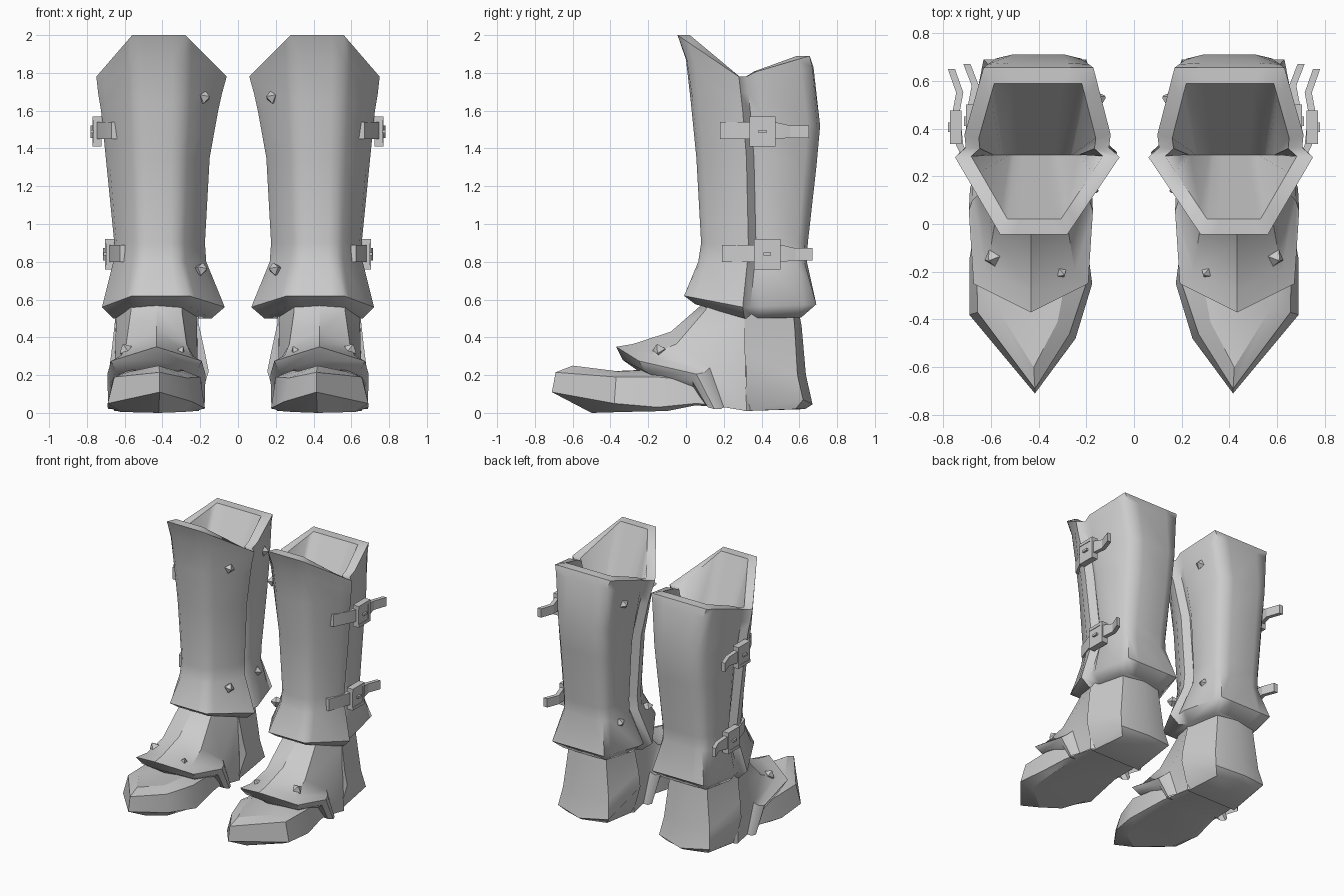
import bpy, bmesh, math
from mathutils import Vector

if "Cube" in bpy.data.objects:
    bpy.data.objects.remove(bpy.data.objects["Cube"])

grey = bpy.data.materials.new("plain_grey")
grey.diffuse_color = (0.6, 0.6, 0.6, 1)
grey.use_nodes = True
grey.node_tree.nodes["Principled BSDF"].inputs["Base Color"].default_value = grey.diffuse_color


def finish(bm, name, angle=35):
    """Turn a bmesh into a mirrored pair with smooth shading and sharp edges."""
    bmesh.ops.remove_doubles(bm, verts=bm.verts, dist=0.0005)
    bmesh.ops.recalc_face_normals(bm, faces=bm.faces)
    me = bpy.data.meshes.new(name)
    bm.to_mesh(me)
    bm.free()
    ob = bpy.data.objects.new(name, me)
    bpy.context.collection.objects.link(ob)
    me.materials.append(grey)
    ob.modifiers.new("pair", 'MIRROR').use_mirror_merge = False
    bpy.ops.object.select_all(action='DESELECT')
    bpy.context.view_layer.objects.active = ob
    ob.select_set(True)
    bpy.ops.object.shade_smooth_by_angle(angle=math.radians(angle))
    return ob


def loft(rings, closed=True, cap_start=False, cap_end=False):
    bm = bmesh.new()
    vr = [[bm.verts.new(p) for p in r] for r in rings]
    n = len(rings[0])
    for a, b in zip(vr, vr[1:]):
        for i in range(n if closed else n - 1):
            j = (i + 1) % n
            bm.faces.new((a[i], a[j], b[j], b[i]))
    if cap_start:
        bm.faces.new(vr[0])
    if cap_end:
        bm.faces.new(vr[-1])
    return bm


def corner(c, a, b, rounding):
    """Three points around corner c, between neighbours a and b."""
    p, q = c.lerp(a, .22), c.lerp(b, .22)
    return [p, c.lerp((p + q) / 2, rounding), q]


# Shin guard: front plate, side groove and back plate in one closed ring
def shin_ring(front, seam, back, bulge, rounding):
    fy, fz, fl, fr = front
    sy, sz, sl, sr = seam
    by, bz, bl, br = back
    F = [Vector((fl, fy, fz)), Vector((fr, fy, fz))]
    S = [Vector((sl, sy, sz)), Vector((sr, sy, sz))]
    B = [Vector((bl, by, bz)), Vector((br, by, bz))]
    side = []
    for k, sgn in ((0, -1), (1, 1)):
        out = Vector((sgn * bulge, 0, 0))
        groove = S[k] + Vector((-sgn * 0.045, 0.04, 0))
        fband = S[k].lerp(F[k], 0.25) + out
        bband = S[k].lerp(B[k], 0.25) + out * 0.6 - Vector((sgn * 0.01, 0, 0))
        side.append(corner(B[k], B[1 - k], bband, rounding) + [bband, groove, S[k], fband]
                    + corner(F[k], fband, F[1 - k], rounding))
    return side[0] + side[1][::-1]


shin = [  # front (y, z, x, x), seam (y, z, x, x), back (y, z, x, x), bulge, corner rounding
    ((-0.045, 2.0, .28, .56), (.28, 1.78, .06, .75), (.655, 1.89, .17, .63), 0, 0),
    ((0.0, 1.87, .285, .56), (.29, 1.69, .085, .74), (.675, 1.83, .18, .62), .012, .2),
    ((0.025, 1.65, .29, .55), (.30, 1.6, .105, .725), (.71, 1.52, .205, .595), .022, .5),
    ((.055, 1.35, .30, .54), (.32, 1.35, .15, .70), (.69, 1.3, .21, .59), .022, .6),
    ((.08, .9, .31, .53), (.33, .9, .175, .655), (.645, .9, .23, .59), .02, .6),
    ((.065, .8, .305, .535), (.325, .8, .168, .66), (.64, .8, .23, .59), .015, .5),
    ((-.01, .62, .26, .56), (.30, .56, .07, .72), (.69, .575, .20, .63), 0, 0),
    ((.05, .575, .28, .53), (.31, .5, .14, .66), (.61, .505, .24, .59), 0, 0),
]
rings = [shin_ring(*r) for r in shin]
rim = [Vector((.41 + (p.x - .41) * .8, .3 + (p.y - .3) * .81, p.z)) for p in rings[0]]
# lining closes to a fold inside
pit = [Vector((.42 + (p.x - .42) * .75, .29, 1.4)) for p in rim]
finish(loft([pit, rim] + rings, cap_end=True), "shin_guard", 58)

# Toe cap with sole: plan outlines stacked from the sole upwards
toe = [
    [(.27, .32, .02), (.25, .05, .04), (.22, -.25, .01), (.29, -.42, .005), (.42, -.5, .0),
     (.62, -.33, .005), (.64, -.1, .01), (.61, .05, .04), (.59, .32, .02)],
    [(.24, .32, .03), (.215, .05, .05), (.175, -.25, .025), (.245, -.48, .06), (.415, -.71, .11),
     (.69, -.38, .05), (.69, -.15, .03), (.655, .05, .05), (.62, .32, .03)],
    [(.26, .32, .10), (.23, .05, .17), (.20, -.25, .19), (.27, -.46, .185), (.415, -.69, .215),
     (.655, -.37, .19), (.66, -.15, .19), (.63, .05, .17), (.60, .32, .10)],
    [(.30, .32, .15), (.30, .05, .24), (.29, -.25, .225), (.32, -.41, .22), (.42, -.6, .25),
     (.57, -.36, .22), (.58, -.2, .225), (.56, .05, .24), (.56, .32, .15)],
]
finish(loft(toe, cap_start=True, cap_end=True), "toe_cap", 25)

# Instep cover with raised lip: half arches (offset, y, z) mirrored about the foot line
FOOT_X = .432
instep = [
    [(0, -.25, .22), (.18, -.15, .18), (.195, .04, .13), (.19, .12, .03)],
    [(0, -.335, .28), (.215, -.215, .22), (.24, .035, .165), (.235, .115, .03)],
    [(0, -.37, .35), (.24, -.25, .275), (.26, .055, .205), (.255, .15, .02)],
    [(0, -.28, .365), (.185, -.2, .305), (.245, .10, .215), (.243, .185, .02)],
    [(0, -.08, .43), (.16, -.05, .365), (.218, .125, .24), (.218, .20, .03)],
    [(0, .08, .57), (.135, .10, .54), (.214, .31, .5), (.225, .32, .01)],
    [(0, .14, .64), (.13, .16, .64), (.2, .34, .62), (.2, .34, .01)],
]
arches = [[(FOOT_X - d, y, z) for d, y, z in r[:0:-1]] + [(FOOT_X + d, y, z) for d, y, z in r]
          for r in instep]
finish(loft(arches, closed=False), "instep_cover", 36)

# Heel counter: flares to a crease that drops towards the back corner, undercut below
heel = [
    [(.21, .31, .62), (.27, .56, .62), (.42, .58, .62), (.57, .56, .62), (.65, .31, .62)],
    [(.21, .31, .48), (.26, .575, .46), (.42, .612, .46), (.58, .575, .46), (.652, .31, .48)],
    [(.175, .31, .32), (.23, .59, .2), (.42, .635, .2), (.61, .59, .2), (.67, .31, .32)],
    [(.155, .32, .22), (.21, .62, .07), (.42, .67, .045), (.63, .62, .07), (.685, .32, .21)],
    [(.22, .31, .01), (.25, .58, .02), (.42, .63, .02), (.59, .58, .02), (.63, .31, .01)],
]
finish(loft(heel, cap_start=True, cap_end=True), "heel_counter", 42)


# Straps: flat bands following a path on the outer side
def strap(name, path, z):
    rings = []
    for i, (x, y) in enumerate(path):
        h = .045 if i < 3 else .033
        zz = z - .006 * (i > 2)
        rings.append([(x, y, zz - h), (x + .03, y, zz - h), (x + .03, y, zz + h), (x, y, zz + h)])
    finish(loft(rings, cap_start=True, cap_end=True), name, 25)


def add_box(bm, lo, hi):
    v = bmesh.ops.create_cube(bm, size=1)['verts']
    for p in v:
        p.co = [(a + b) / 2 + c * (b - a) for a, b, c in zip(lo, hi, p.co)]


# Buckles: square plate frame around the strap with a prong
def buckle(name, x, y, z):
    bm = bmesh.new()
    w, h, t = .07, .08, .022
    add_box(bm, (x - .03, y - w, z + h - t), (x + .018, y + w, z + h))
    add_box(bm, (x - .03, y - w, z - h), (x + .018, y + w, z - h + t))
    add_box(bm, (x - .03, y + w - t, z - h + t), (x + .018, y + w, z + h - t))
    add_box(bm, (x - .03, y - w, z - h + t), (x + .014, y + w - t, z + h - t))
    add_box(bm, (x, y - .02, z - .008), (x + .028, y + .02, z + .008))
    finish(bm, name)


strap("upper_strap", [(.64, .18), (.715, .33), (.73, .47), (.715, .55), (.75, .65)], 1.495)
strap("lower_strap", [(.595, .19), (.65, .35), (.665, .5), (.65, .58), (.685, .67)], .845)
buckle("upper_buckle", .752, .405, 1.49)
buckle("lower_buckle", .685, .43, .84)


# Studs: small four sided spikes pointing out of the surface
def stud(name, pos, normal, r=.036):
    q = Vector(normal).to_track_quat('Z', 'Y')
    rings = [[Vector(pos) + q @ Vector((s * math.cos(a), s * math.sin(a), d))
              for a in (math.radians(20 + 90 * k) for k in range(4))]
             for s, d in ((r * .7, -.02), (r, .01), (r * .15, .042))]
    finish(loft(rings, cap_start=True, cap_end=True), name, 20)


stud("front_upper_stud", (.185, .16, 1.67), (-.75, -.6, .1))
stud("front_lower_stud", (.20, .18, .76), (-.8, -.6, .1))
stud("back_upper_stud", (.16, .52, 1.67), (-.95, .3, 0))
stud("back_lower_stud", (.205, .5, .76), (-.95, .3, 0))
stud("outer_instep_stud", (.59, -.14, .325), (.4, -.3, .8), .038)
stud("inner_instep_stud", (.31, -.2, .315), (-.4, -.3, .8), .028)
